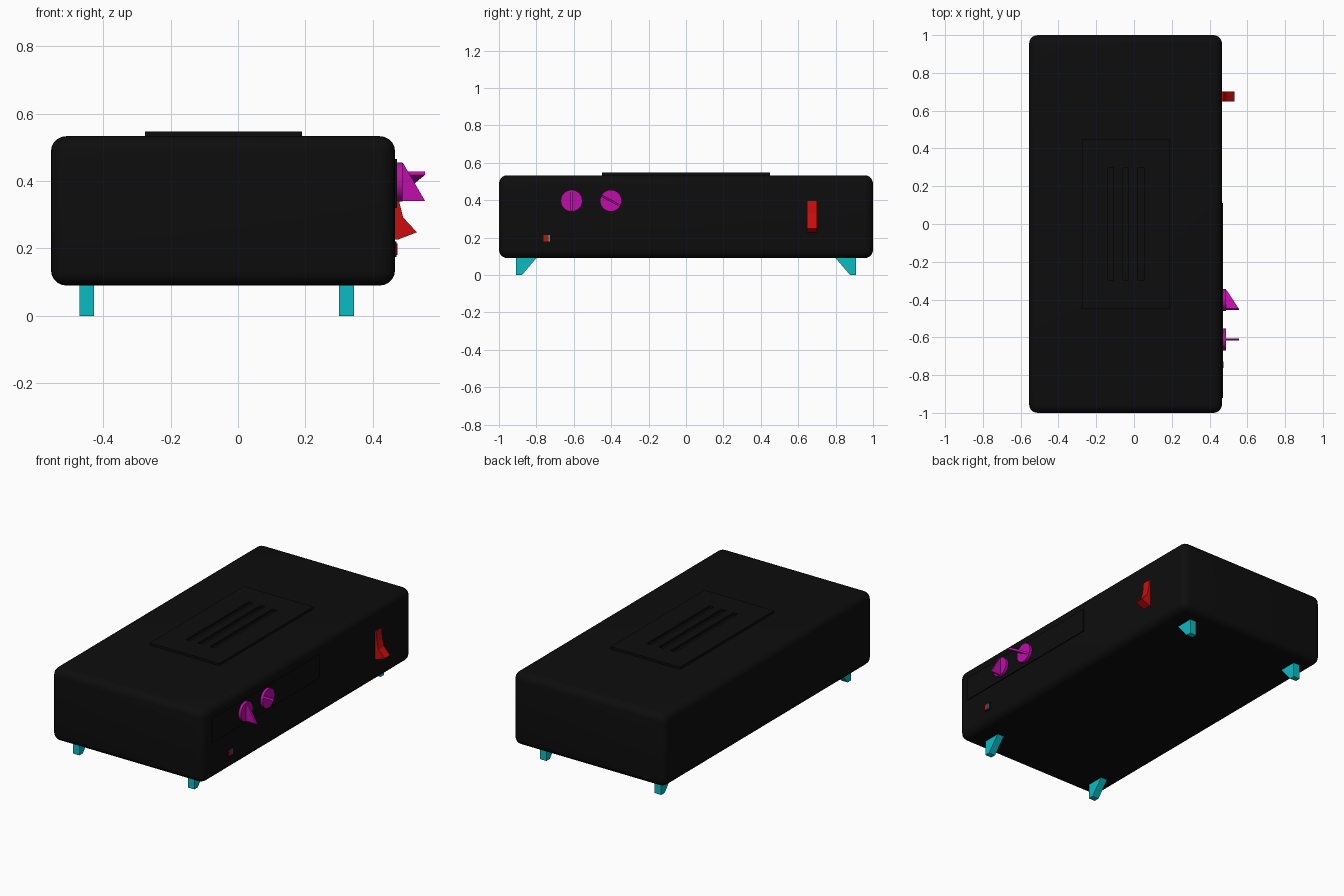
import bpy, bmesh, math
from mathutils import Matrix, Vector

default = bpy.data.objects.get("Cube")
if default:
    bpy.data.objects.remove(default, do_unlink=True)


def material(name, rgb):
    m = bpy.data.materials.new(name)
    m.use_nodes = True
    m.diffuse_color = (*rgb, 1)
    m.node_tree.nodes["Principled BSDF"].inputs["Base Color"].default_value = (*rgb, 1)
    return m


BLACK = material("black", (0.004, 0.004, 0.004))
TEAL = material("teal", (0.003, 0.5, 0.54))
MAGENTA = material("magenta", (0.52, 0.004, 0.4))
RED = material("red", (0.6, 0.004, 0.004))


def add_box(bm, lo, hi):
    lo, hi = Vector(lo), Vector(hi)
    m = Matrix.Translation((lo + hi) / 2) @ Matrix.Diagonal((*(hi - lo), 1))
    bmesh.ops.create_cube(bm, size=1, matrix=m)


def add_prism(bm, points, thickness):
    """Extrude a closed outline of 3D points along a thickness vector."""
    face = bm.faces.new([bm.verts.new(p) for p in points])
    ext = bmesh.ops.extrude_face_region(bm, geom=[face], use_keep_orig=True)
    moved = [g for g in ext["geom"] if isinstance(g, bmesh.types.BMVert)]
    bmesh.ops.translate(bm, verts=moved, vec=thickness)


def finish(name, bm, mat, smooth=False):
    bmesh.ops.recalc_face_normals(bm, faces=bm.faces[:])
    mesh = bpy.data.meshes.new(name)
    bm.to_mesh(mesh)
    bm.free()
    mesh.materials.append(mat)
    ob = bpy.data.objects.new(name, mesh)
    bpy.context.collection.objects.link(ob)
    if smooth:
        bpy.ops.object.select_all(action='DESELECT')
        ob.select_set(True)
        bpy.context.view_layer.objects.active = ob
        bpy.ops.object.shade_smooth_by_angle(angle=math.radians(35))
    return ob


def box(name, lo, hi, mat):
    bm = bmesh.new()
    add_box(bm, lo, hi)
    return finish(name, bm, mat)


SIDE = 0.466     # control side of the case
TOP = 0.533

# Rounded case
bm = bmesh.new()
add_box(bm, (-0.555, -1, 0.09), (SIDE, 1, TOP))
bmesh.ops.bevel(bm, geom=bm.edges[:], offset=0.045, segments=5, profile=0.5,
                affect='EDGES')
finish("case", bm, BLACK, smooth=True)

# Vent plate with three long slots
bm = bmesh.new()
cx, half_x, half_y, slot = -0.043, 0.233, 0.45, 0.3
z0, z1 = TOP - 0.005, 0.547
for s in (-1, 1):
    y_in, y_out = s * slot, s * half_y
    add_box(bm, (cx - half_x, min(y_in, y_out), z0), (cx + half_x, max(y_in, y_out), z1))
edges = [-half_x]
for c in (-0.08, 0, 0.08):
    edges += [c - 0.015, c + 0.015]
edges.append(half_x)
for a, b in zip(edges[::2], edges[1::2]):
    add_box(bm, (cx + a, -slot, z0), (cx + b, slot, z1))
finish("vent_plate", bm, BLACK)

# Tapered feet, mirrored front to back
for x, side in ((-0.449, "right"), (0.322, "left")):
    for s, end in ((-1, "front"), (1, "back")):
        bm = bmesh.new()
        profile = [(0.91, 0.1), (0.8, 0.1), (0.8, 0.09), (0.877, 0), (0.91, 0)]
        add_prism(bm, [(x - 0.022, s * y, z) for y, z in profile], (0.044, 0, 0))
        finish(f"foot_{end}_{side}", bm, TEAL)

# Control panel behind the knobs
box("control_panel", (SIDE - 0.01, -0.92, 0.32), (SIDE + 0.006, 0.11, 0.465), BLACK)

# Knobs: a disc with a thin wedge grip, turned about x
for i, (y, turn) in enumerate(((-0.612, 0), (-0.402, -118))):
    bm = bmesh.new()
    bmesh.ops.create_cone(bm, cap_ends=True, segments=32, radius1=0.058, radius2=0.058,
                          depth=0.03, matrix=Matrix.Rotation(math.pi / 2, 4, 'Y'))
    grip = [(0.01, 0.056), (0.017, 0.056), (0.082, -0.056), (0.01, -0.056)]
    add_prism(bm, [(x, -0.006, z) for x, z in grip], (0, 0.012, 0))
    place = Matrix.Translation((0.473, y, 0.397)) @ Matrix.Rotation(math.radians(turn), 4, 'X')
    bm.transform(place)
    finish(f"knob_{i + 1}", bm, MAGENTA, smooth=True)

# Rocker switch
bm = bmesh.new()
rocker = [(0.45, 0.395), (0.474, 0.395), (0.479, 0.335), (0.49, 0.292), (0.531, 0.248),
          (0.474, 0.226), (0.45, 0.226)]
add_prism(bm, [(x, 0.648, z) for x, z in rocker], (0, 0.053, 0))
finish("rocker_switch", bm, RED)

# Indicator light in a small bezel
box("light_bezel", (0.46, -0.769, 0.174), (0.47, -0.721, 0.22), BLACK)
box("light_red", (0.46, -0.763, 0.18), (0.473, -0.735, 0.214), RED)
box("light_teal", (0.46, -0.735, 0.18), (0.473, -0.727, 0.214), TEAL)
